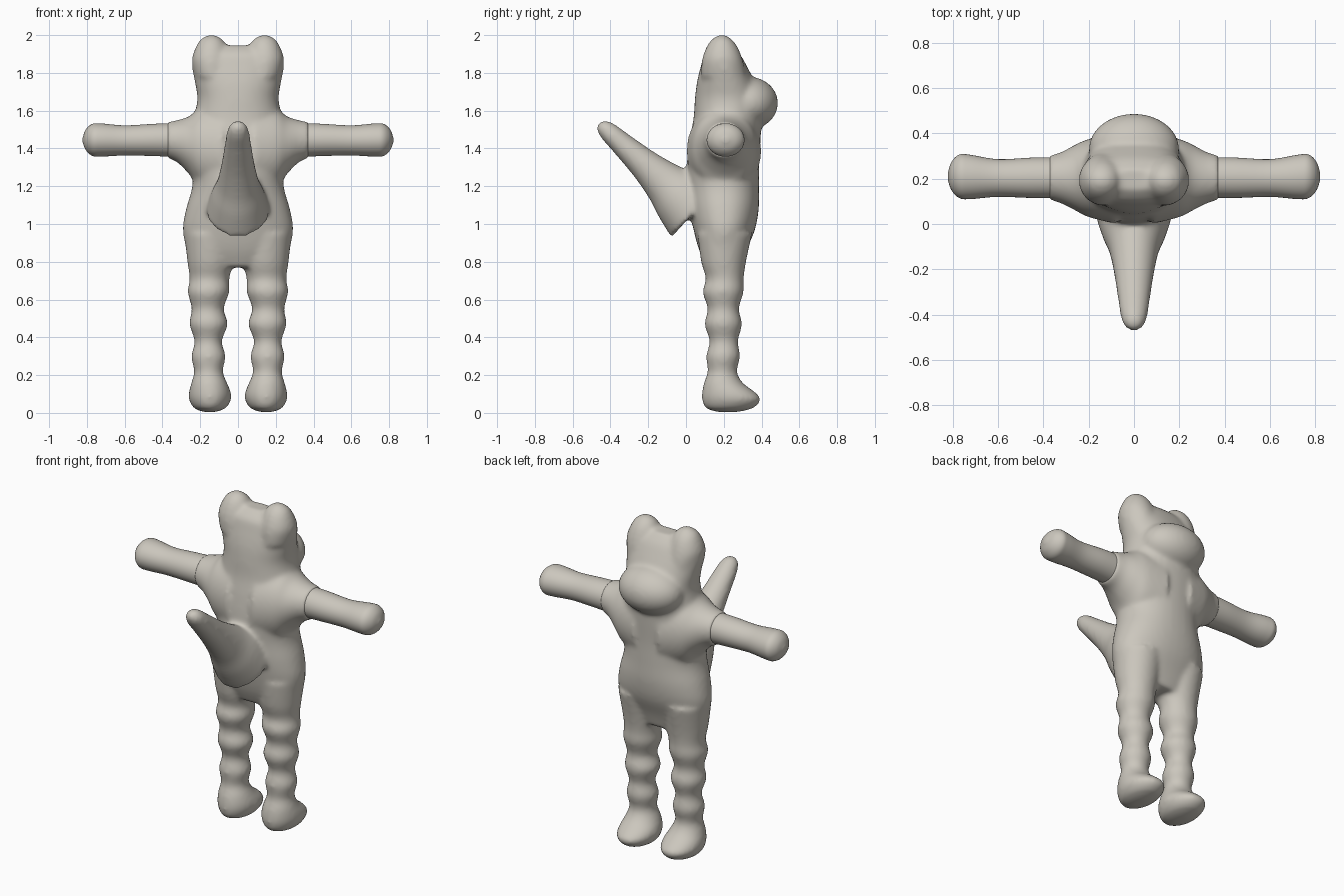
import bpy, bmesh, math
from mathutils import Vector, Matrix

cube = bpy.data.objects.get("Cube")
if cube:
    bpy.data.objects.remove(cube)

clay = bpy.data.materials.new("warm grey clay")
COLOUR = (0.60, 0.57, 0.51, 1)
clay.diffuse_color = COLOUR
clay.use_nodes = True
shader = clay.node_tree.nodes["Principled BSDF"]
shader.inputs["Base Color"].default_value = COLOUR
shader.inputs["Roughness"].default_value = 0.8

UP = Matrix.Identity(3)
# Station runs along x, with ring extents in y and z
SIDE = Matrix(((0, 0, 1), (1, 0, 0), (0, 1, 0)))


def smooth_rows(rows, steps=5):
    """Spline through the rows of a profile."""
    out = []
    for i in range(len(rows) - 1):
        a, b = rows[max(i - 1, 0)], rows[i]
        c, d = rows[i + 1], rows[min(i + 2, len(rows) - 1)]
        for s in range(steps):
            t = s / steps
            out.append([q + t / 2 * (r - p + t * (2 * p - 5 * q + 4 * r - w
                        + t * (3 * (q - r) + w - p)))
                        for p, q, r, w in zip(a, b, c, d)])
    return out + [rows[-1]]


def loft(bm, rows, turn=UP, origin=(0, 0, 0), power=2.0, mirror=False, sides=40):
    """Rows are (station, a_min, a_max, b_min, b_max)."""
    for sign in ((1, -1) if mirror else (1,)):
        rings = []
        for t, a0, a1, b0, b1 in smooth_rows(rows):
            ring = []
            for k in range(sides):
                ang = math.tau * k / sides
                c, s = math.cos(ang), math.sin(ang)
                a = (a0 + a1) / 2 + (a1 - a0) / 2 * math.copysign(abs(c) ** (2 / power), c)
                b = (b0 + b1) / 2 + (b1 - b0) / 2 * math.copysign(abs(s) ** (2 / power), s)
                p = turn @ Vector((a, b, t)) + Vector(origin)
                p.x *= sign
                ring.append(bm.verts.new(p))
            rings.append(ring)
        for low, high in zip(rings, rings[1:]):
            for k in range(sides):
                n = (k + 1) % sides
                bm.faces.new((low[k], low[n], high[n], high[k]))
        bm.faces.new(rings[0])
        bm.faces.new(rings[-1])


def finish(name, bm):
    bmesh.ops.recalc_face_normals(bm, faces=bm.faces)
    mesh = bpy.data.meshes.new(name)
    bm.to_mesh(mesh)
    bm.free()
    mesh.materials.append(clay)
    mesh.shade_smooth()
    obj = bpy.data.objects.new(name, mesh)
    bpy.context.collection.objects.link(obj)
    return obj


body = bmesh.new()

# Torso and head
torso = [(0.77, 0.18, 0.11, 0.29), (0.86, 0.265, 0.07, 0.32), (0.97, 0.292, 0.04, 0.365),
         (1.08, 0.275, 0.02, 0.385), (1.2, 0.242, 0.01, 0.387), (1.32, 0.245, 0.005, 0.388),
         (1.45, 0.25, 0.02, 0.395), (1.56, 0.235, 0.04, 0.40), (1.66, 0.215, 0.047, 0.40),
         (1.75, 0.228, 0.058, 0.365), (1.84, 0.243, 0.08, 0.32), (1.9, 0.22, 0.10, 0.285),
         (1.945, 0.12, 0.15, 0.24)]
loft(body, [(z, -w, w, y0, y1) for z, w, y0, y1 in torso], power=2.15)

# Ears
loft(body, [(1.78, 0.03, 0.23, 0.08, 0.32), (1.87, 0.04, 0.244, 0.085, 0.30),
            (1.94, 0.06, 0.222, 0.11, 0.272), (1.98, 0.085, 0.195, 0.14, 0.24),
            (2.002, 0.125, 0.155, 0.175, 0.205)], mirror=True)

# Muzzle
bmesh.ops.create_uvsphere(body, u_segments=40, v_segments=24, radius=1,
                          matrix=Matrix.Translation((0, 0.33, 1.64))
                          @ Matrix.Diagonal((0.2, 0.157, 0.14, 1)))

# Shoulders flaring out to the arm joints
loft(body, [(0.08, 0.0, 0.40, 1.14, 1.63), (0.2, 0.03, 0.375, 1.19, 1.61),
            (0.26, 0.06, 0.35, 1.265, 1.57), (0.32, 0.09, 0.318, 1.325, 1.55),
            (0.375, 0.108, 0.302, 1.35, 1.54)], SIDE, mirror=True)

# Legs with stacked bulges, ending in feet
loft(body, [(0.004, 0.12, 0.18, 0.17, 0.27), (0.025, 0.065, 0.232, 0.105, 0.355),
            (0.07, 0.037, 0.26, 0.085, 0.396), (0.11, 0.038, 0.26, 0.085, 0.365),
            (0.16, 0.058, 0.247, 0.095, 0.30), (0.22, 0.08, 0.232, 0.115, 0.27),
            (0.30, 0.066, 0.247, 0.107, 0.287), (0.38, 0.085, 0.23, 0.125, 0.275),
            (0.47, 0.054, 0.257, 0.098, 0.297), (0.55, 0.075, 0.245, 0.115, 0.28),
            (0.64, 0.046, 0.266, 0.088, 0.305), (0.71, 0.046, 0.256, 0.105, 0.305),
            (0.8, 0.025, 0.268, 0.08, 0.318), (0.95, 0.01, 0.285, 0.06, 0.35)],
     mirror=True)

# Tail rising from the lower torso
tail_axis = Vector((0, -0.55, 0.5)).normalized()
tail_turn = Matrix(((1, 0, 0), (0, tail_axis.z, tail_axis.y), (0, -tail_axis.y, tail_axis.z)))
tail = [(0.0, 0.17, 0.19), (0.12, 0.14, 0.155), (0.22, 0.11, 0.118), (0.36, 0.088, 0.085),
        (0.52, 0.07, 0.063), (0.62, 0.058, 0.052), (0.67, 0.04, 0.036), (0.69, 0.012, 0.012)]
loft(body, [(t, -w, w, -h, h) for t, w, h in tail], tail_turn, (0, 0.05, 1.07))

# Blend the overlapping forms into one skin
skin = finish("body", body)
remesh = skin.modifiers.new("blend", 'REMESH')
remesh.mode = 'VOXEL'
remesh.voxel_size = 0.012
remesh.use_smooth_shade = True
relax = skin.modifiers.new("relax", 'SMOOTH')
relax.factor = 0.5
relax.iterations = 12

# Arms, seated in the shoulders
arm = bmesh.new()
loft(arm, [(0.33, 0.115, 0.295, 1.355, 1.535), (0.45, 0.115, 0.293, 1.36, 1.53),
           (0.6, 0.12, 0.286, 1.363, 1.522), (0.72, 0.11, 0.305, 1.357, 1.532),
           (0.77, 0.114, 0.307, 1.36, 1.53), (0.805, 0.148, 0.275, 1.39, 1.502),
           (0.822, 0.195, 0.225, 1.432, 1.458)], SIDE)
left_arm = finish("left_arm", arm)
right_arm = left_arm.copy()
right_arm.data = left_arm.data.copy()
right_arm.name = "right_arm"
right_arm.data.transform(Matrix.Scale(-1, 4, (1, 0, 0)))
right_arm.data.flip_normals()
bpy.context.collection.objects.link(right_arm)
